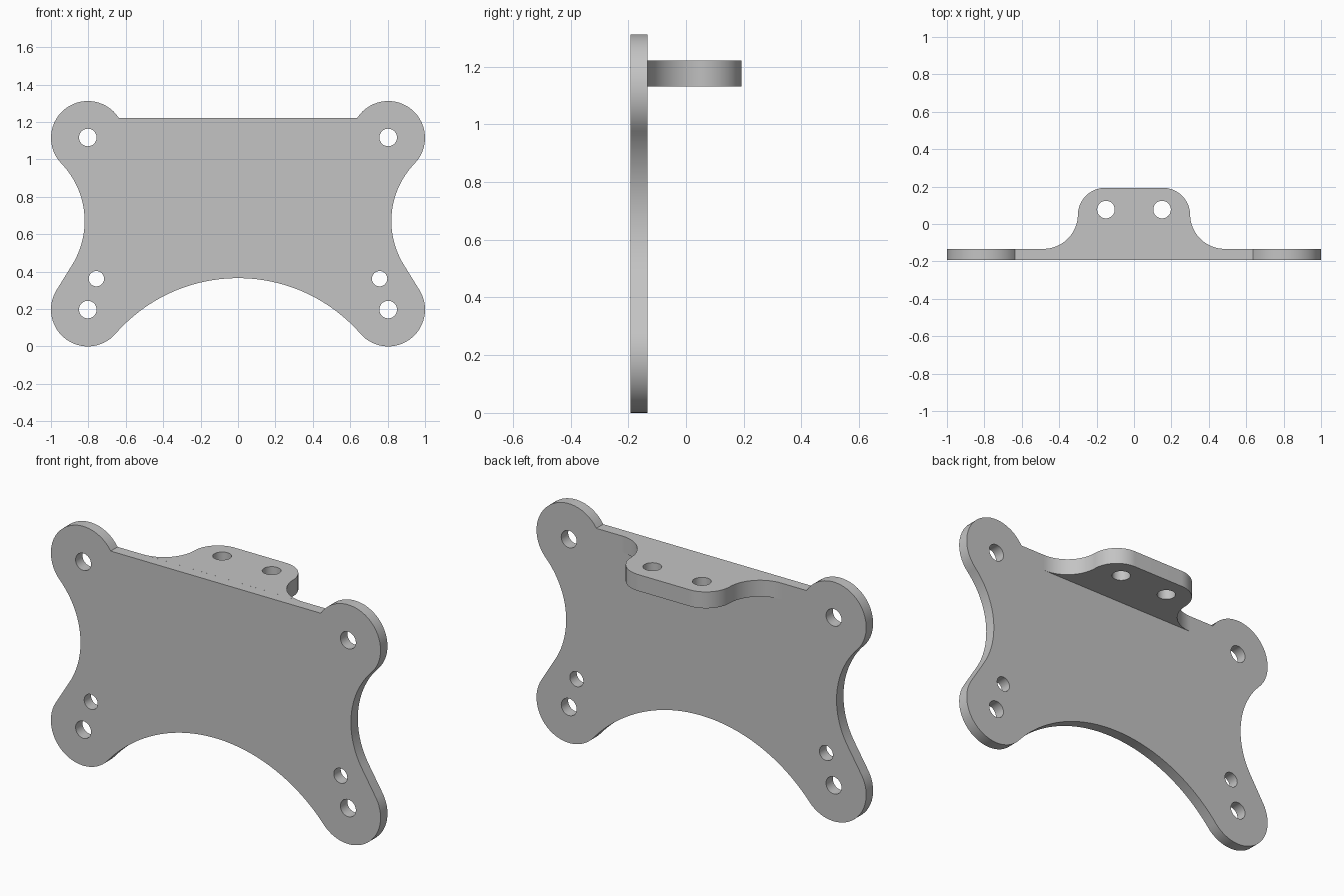
import bpy
import bmesh
from math import cos, sin, radians
from mathutils import Matrix

cube = bpy.data.objects.get("Cube")
if cube:
    bpy.data.objects.remove(cube, do_unlink=True)

grey = bpy.data.materials.new("plain grey")
grey.use_nodes = True
colour = (0.55, 0.55, 0.55, 1)
grey.diffuse_color = colour
grey.node_tree.nodes["Principled BSDF"].inputs["Base Color"].default_value = colour


def arc(cx, cy, r, start, end, steps=28):
    angles = [radians(start + (end - start) * i / steps) for i in range(steps + 1)]
    return [(cx + r * cos(a), cy + r * sin(a)) for a in angles]


def mirrored(half):
    """Close a right-hand half outline with its mirror image."""
    return half + [(-x, y) for x, y in reversed(half) if abs(x) > 0.001]


def mirrored_holes(holes):
    return [arc(s * x, y, r, 0, 360, 32)[:-1] for x, y, r in holes for s in (-1, 1)]


def sheet(name, loops, thickness, matrix):
    """Solid sheet from an outline and its holes."""
    curve = bpy.data.curves.new(name + " profile", 'CURVE')
    curve.dimensions = '2D'
    curve.fill_mode = 'BOTH'
    curve.extrude = thickness / 2
    for loop in loops:
        spline = curve.splines.new('POLY')
        spline.points.add(len(loop) - 1)
        for point, (x, y) in zip(spline.points, loop):
            point.co = (x, y, 0, 1)
        spline.use_cyclic_u = True
    helper = bpy.data.objects.new(name + " profile", curve)
    bpy.context.collection.objects.link(helper)
    graph = bpy.context.evaluated_depsgraph_get()
    mesh = bpy.data.meshes.new_from_object(helper.evaluated_get(graph))
    bpy.data.objects.remove(helper, do_unlink=True)

    bm = bmesh.new()
    bm.from_mesh(mesh)
    bmesh.ops.remove_doubles(bm, verts=bm.verts, dist=0.0001)
    bm.transform(matrix)
    bmesh.ops.recalc_face_normals(bm, faces=bm.faces)
    bm.to_mesh(mesh)
    bm.free()
    mesh.materials.clear()
    mesh.materials.append(grey)
    obj = bpy.data.objects.new(name, mesh)
    bpy.context.collection.objects.link(obj)
    bpy.ops.object.select_all(action='DESELECT')
    obj.select_set(True)
    bpy.context.view_layer.objects.active = obj
    bpy.ops.object.shade_smooth_by_angle(angle=radians(30))
    return obj


# Upright plate: round corner lobes joined by hollow sides and an arched bottom
plate = mirrored(
    arc(0.803, 1.115, 0.197, 147.5, -44)
    + arc(1.263, 0.67, 0.443, 136, 211.7)
    + arc(0.803, 0.197, 0.197, 31.7, -138.9)
    + arc(0, -0.504, 0.869, 41.1, 90)[1:])
plate_holes = mirrored_holes([
    (0.803, 1.117, 0.047), (0.803, 0.197, 0.047), (0.757, 0.362, 0.041)])
sheet("mounting_plate", [plate] + plate_holes, 0.06,
      Matrix.Translation((0, -0.163, 0)) @ Matrix.Rotation(radians(90), 4, 'X'))

# Rear shelf: rounded tab flaring into the plate
shelf = mirrored(
    arc(0.155, 0.048, 0.145, 90, 0)
    + arc(0.485, 0.052, 0.185, 180, 270))
shelf_holes = mirrored_holes([(0.15, 0.077, 0.047)])
sheet("rear_shelf", [shelf] + shelf_holes, 0.09,
      Matrix.Translation((0, 0, 1.176)))
